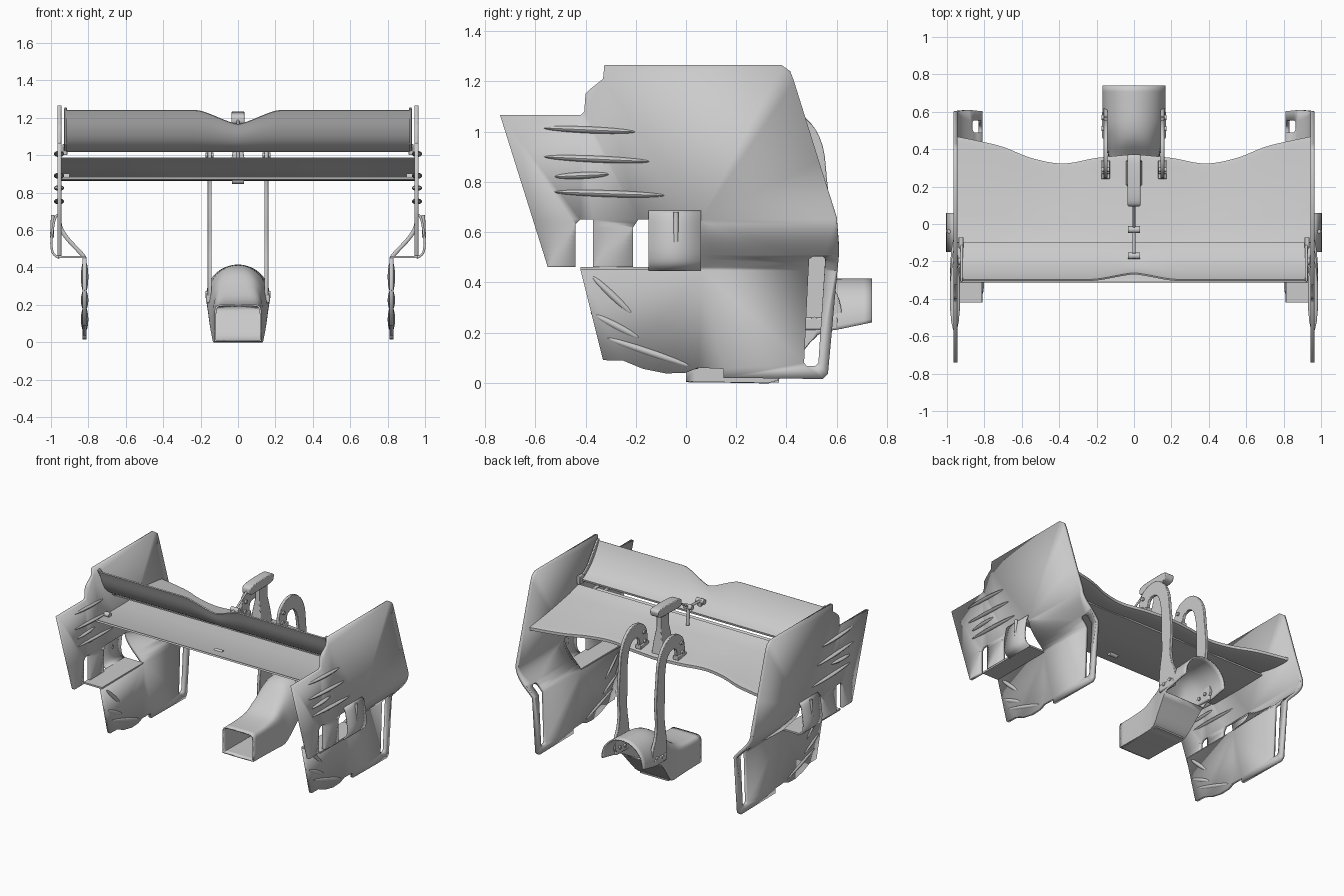
import bpy, bmesh, math
from mathutils import Vector, Matrix

if "Cube" in bpy.data.objects:
    bpy.data.objects.remove(bpy.data.objects["Cube"])


def finish(name, bm, angle=35, solid=0, bevel=0, recalc=True):
    if recalc:
        bmesh.ops.recalc_face_normals(bm, faces=bm.faces[:])
    me = bpy.data.meshes.new(name)
    bm.to_mesh(me)
    bm.free()
    for p in me.polygons:
        p.use_smooth = True
    me.set_sharp_from_angle(angle=math.radians(angle))
    ob = bpy.data.objects.new(name, me)
    bpy.context.collection.objects.link(ob)
    if solid:
        m = ob.modifiers.new("thickness", 'SOLIDIFY')
        m.thickness, m.offset = solid, 0
    if bevel:
        m = ob.modifiers.new("edge", 'BEVEL')
        m.width, m.segments, m.limit_method = bevel, 2, 'ANGLE'
    return ob


def loft(name, rings, caps=True, closed=True, skip=None, **kw):
    bm = bmesh.new()
    vs = [[bm.verts.new(p) for p in r] for r in rings]
    n = len(rings[0])
    for i in range(len(vs) - 1):
        for j in range(n if closed else n - 1):
            if skip and skip(i, j):
                continue
            k = (j + 1) % n
            bm.faces.new((vs[i][j], vs[i][k], vs[i + 1][k], vs[i + 1][j]))
    if caps:
        bm.faces.new(vs[0])
        bm.faces.new(vs[-1])
    return finish(name, bm, **kw)


def smooth_path(pts, closed=False, n=4):
    out, c = [], len(pts)
    get = lambda i: Vector(pts[i % c] if closed else pts[min(max(i, 0), c - 1)])
    for i in range(c if closed else c - 1):
        a, b, d, e = get(i - 1), get(i), get(i + 1), get(i + 2)
        for k in range(n):
            t = k / n
            out.append(0.5 * (2 * b + (d - a) * t + (2 * a - 5 * b + 4 * d - e) * t * t
                              + (3 * b - a - 3 * d + e) * t ** 3))
    return out if closed else out + [get(c - 1)]


def foil(x, line, th):
    # closed section around a (y, z) centre line
    up, low = [], []
    for i, p in enumerate(line):
        t = (line[min(i + 1, len(line) - 1)] - line[max(i - 1, 0)]).normalized()
        nrm = Vector((-t.y, t.x)) * th(i / (len(line) - 1)) / 2
        up.append((x, *(p + nrm)))
        low.append((x, *(p - nrm)))
    return up + low[::-1]


def prism(name, pts, x, th, bevel=0.004):
    return loft(name, [[(x + s * th / 2, p[0], p[1]) for p in pts] for s in (-1, 1)], bevel=bevel)


def box(name, c, size, bevel=0.004):
    bm = bmesh.new()
    bmesh.ops.create_cube(bm, size=1, matrix=Matrix.Translation(c) @ Matrix.Diagonal((*size, 1)))
    return finish(name, bm, bevel=bevel)


def rod(name, a, b, r):
    a, b = Vector(a), Vector(b)
    d = b - a
    m = Matrix.Translation((a + b) / 2) @ d.to_track_quat('Z', 'Y').to_matrix().to_4x4()
    bm = bmesh.new()
    bmesh.ops.create_cone(bm, cap_ends=True, segments=16, radius1=r, radius2=r, depth=d.length, matrix=m)
    return finish(name, bm)


def ridge(name, x, a, b, out, high):
    # spindle-shaped louvre lying on a plate, from (y, z) a to b
    a, b = Vector((x, *a)), Vector((x, *b))
    d = b - a
    m = (Matrix.Translation((a + b) / 2) @ Matrix.Rotation(math.atan2(d.z, d.y), 4, 'X')
         @ Matrix.Diagonal((out, d.length / 2, high, 1)))
    bm = bmesh.new()
    bmesh.ops.create_uvsphere(bm, u_segments=16, v_segments=10, radius=1, matrix=m)
    return finish(name, bm)


# Endplates: one outline, pushed inward below the shoulder
OUTLINE = [(-.74, 1.065), (-.55, .46), (-.44, .46), (-.44, .63), (-.42, .65), (-.37, .65), (-.37, .46),
           (-.21, .46), (-.21, .62), (-.19, .65), (.06, .65), (.06, .45), (-.42, .45), (-.33, .09),
           (-.25, .088), (-.17, .055), (-.08, .037), (0, .04), (.05, .06), (.15, .055), (.15, .02),
           (.545, .015), (.565, .035), (.61, .53), (.6, .66), (.53, .88), (.43, 1.2), (.415, 1.24),
           (.38, 1.265), (-.325, 1.265), (-.33, 1.21), (-.38, 1.17), (-.4, 1.15), (-.405, 1.08), (-.42, 1.065)]
SLOT = [(.49, .5), (.505, .51), (.545, .51), (.555, .5), (.527, .08), (.515, .067), (.48, .067), (.47, .08)]


def endplate(s, side):
    bm = bmesh.new()
    edges = []
    for loop in (OUTLINE, SLOT):
        v = [bm.verts.new((0, *p)) for p in loop]
        edges += [bm.edges.new((v[i], v[(i + 1) % len(v)])) for i in range(len(v))]
    bmesh.ops.triangle_fill(bm, use_beauty=True, edges=edges, normal=(1, 0, 0))
    for i in range(13):
        bmesh.ops.bisect_plane(bm, geom=bm.verts[:] + bm.edges[:] + bm.faces[:], dist=1e-5,
                               plane_co=(0, 0, .45 + .2 * i / 12), plane_no=(0, 0, 1))
    for v in bm.verts:
        t = min(max((v.co.z - .45) / .2, 0), 1)
        if v.co.y < .055 and v.co.z > .455:
            t = 1
        v.co.x = s * (.82 + .135 * math.sin(t * math.pi / 2) ** 1.2)
    finish(side + "_endplate", bm, solid=.022)

    # Ledge joining upper and lower plate
    box(side + "_ledge", (s * .887, -.18, .455), (.15, .48, .012), 0)
    # Outward bulged panel
    prof = smooth_path([(.955, .685), (.975, .67), (.988, .62), (.998, .53), (.988, .475), (.955, .45)])
    loft(side + "_bulge_panel", [[(s * p.x, y, p.y) for p in prof] for y in (-.15, .06)],
         caps=False, closed=False, solid=.012)
    rod(side + "_panel_rib", (s * .99, -.04, .68), (s * .995, -.04, .56), .01)
    # Louvres
    for a, b in (((-.58, 1.015), (-.19, .998)), ((-.58, .9), (-.13, .88)),
                 ((-.53, .82), (-.3, .83)), ((-.54, .76), (-.07, .745))):
        ridge(side + "_upper_louvre", s * .957, a, b, .028, .014)
    for a, b in (((-.39, .44), (-.2, .26)), ((-.38, .28), (-.17, .17)), ((-.35, .19), (.05, .055))):
        ridge(side + "_lower_louvre", s * .82, a, b, .02, .016)
    # Wing end fittings
    box(side + "_flap_hinge", (s * .925, -.1, 1.03), (.025, .06, .06))
    prism(side + "_flap_end", [(-.09, 1.0), (-.2, 1.06), (-.31, 1.25), (-.285, 1.255), (-.17, 1.1), (-.07, 1.03)],
          s * .922, .014)
    rod(side + "_hinge_bolt", (s * .9, -.2, .885), (s * .94, -.2, .885), .018)

    # Swan-neck pylon
    neck = [(.25, .9), (.255, 1.01), (.32, 1.075), (.42, 1.085), (.5, 1.03), (.545, .94), (.56, .82), (.575, .65),
            (.565, .5), (.58, .4), (.61, .33), (.61, .24), (.47, .22), (.455, .35), (.48, .52), (.475, .68),
            (.475, .82), (.45, .94), (.4, .985), (.345, .97), (.325, .9)]
    prism(side + "_pylon", smooth_path(neck, closed=True, n=3), s * .152, .022, .003)
    for y, z in ((.28, .93), (.29, 1.0), (.51, .25), (.57, .26)):
        rod(side + "_pylon_bolt", (s * .13, y, z), (s * .175, y, z), .013)
    box(side + "_pylon_foot", (s * .152, .29, .905), (.045, .1, .03))


endplate(1, "right")
endplate(-1, "left")

# Main plane with wavy leading edge
xs = [-.945 + 1.89 * i / 60 for i in range(61)]
wave = smooth_path([(0, .385), (.2, .365), (.38, .335), (.55, .365), (.72, .43), (.95, .48)], n=8)


def lead(x):
    for a, b in zip(wave, wave[1:]):
        if abs(x) <= b.x:
            return a.y + (b.y - a.y) * (abs(x) - a.x) / (b.x - a.x)
    return wave[-1].y


def main_line(x):
    y0 = lead(x) - .012
    ts = [(i / 16) ** 1.5 for i in range(17)]
    return [Vector((y0 + (-.1 - y0) * t, .875 + .11 * t ** 1.6)) for t in ts]


loft("main_plane", [foil(x, main_line(x), lambda u: .006 + .03 * math.sin(math.pi * min(1, u + .12)) ** .7
                         if u < .88 else .007) for x in xs])

# Flap with a notch at the middle of its trailing edge
base = smooth_path([(-.1, 1.025), (-.15, 1.04), (-.21, 1.085), (-.26, 1.155), (-.3, 1.24)])


def flap_line(x):
    d = max(0, 1 - abs(x) / .22)
    d = d * d * (3 - 2 * d) * .5 + d * .5
    return [Vector((p.x + .035 * d * k, p.y - .075 * d * k)) for p, k in
            ((p, (i / (len(base) - 1)) ** 2) for i, p in enumerate(base))]


fx = [-.92 + 1.84 * i / 80 for i in range(81)]
loft("flap", [foil(x, flap_line(x), lambda u: .009 + .022 * math.sin(math.pi * min(1, u + .1)) if u < .9 else .009)
              for x in fx])

# Lower shelf under the flap
loft("lower_shelf", [foil(x, [Vector((.2, .872)), Vector((0, .868)), Vector((-.29, .87)), Vector((-.312, .878))],
                          lambda u: .012) for x in (-.945, .945)])

# Actuator pod, its post and the flap linkage
pod = smooth_path([(.095, 1.19), (.11, 1.165), (.2, 1.165), (.34, 1.17), (.37, 1.2), (.35, 1.23), (.2, 1.232),
                   (.11, 1.22)], closed=True)
prism("actuator_pod", pod, 0, .068, .02)
loft("pod_post", [[(sx * w, y, z) for sx, y in ((-1, a), (1, a), (1, b), (-1, b))]
                  for z, w, a, b in ((.88, .045, .2, .34), (.98, .035, .21, .33), (1.08, .018, .22, .32),
                                     (1.18, .018, .22, .32))], bevel=.006)
rod("linkage_rod", (0, .11, 1.19), (0, -.03, 1.1), .007)
rod("linkage_arm", (0, -.02, .97), (0, -.03, 1.11), .012)
rod("linkage_link", (0, -.03, 1.1), (0, -.18, 1.09), .009)
for y, z in ((-.03, 1.1), (-.17, 1.09), (-.22, .865)):
    rod("linkage_pin", (-.032, y, z), (.032, y, z), .018)
box("linkage_bracket", (0, -.17, 1.075), (.03, .03, .06))

# Crash structure: square duct sweeping up into an open arch
stations = smooth_path([(0, .122, .008, .198, 9), (.14, .122, .006, .2, 9), (.26, .124, .004, .225, 6),
                        (.36, .132, .012, .3, 4), (.44, .148, .1, .375, 2.6), (.52, .16, .19, .405, 2.1),
                        (.62, .164, .215, .41, 2), (.74, .164, .24, .41, 2)], n=3)
rings = []
for y, w, zb, zt, e in stations:
    zs = zb + (zt - zb) * (.25 if e > 4 else .08)
    ring = [(-w, y, zb), (0, y, zb), (w, y, zb)]
    for k in range(25):
        a = math.pi * k / 24
        c, sn = math.cos(a), max(math.sin(a), 0)
        ring.append((w * math.copysign(abs(c) ** (2 / e), c), y, zs + (zt - zs) * sn ** (2 / e)))
    rings.append(ring)
loft("crash_structure", rings, caps=False, skip=lambda i, j: j < 2 and i > 14, solid=.01)
box("duct_floor_lip", (0, .19, .006), (.23, .36, .01), 0)
for s in (-1, 1):
    box("pylon_base_clamp", (s * .155, .53, .235), (.03, .15, .05), .008)
